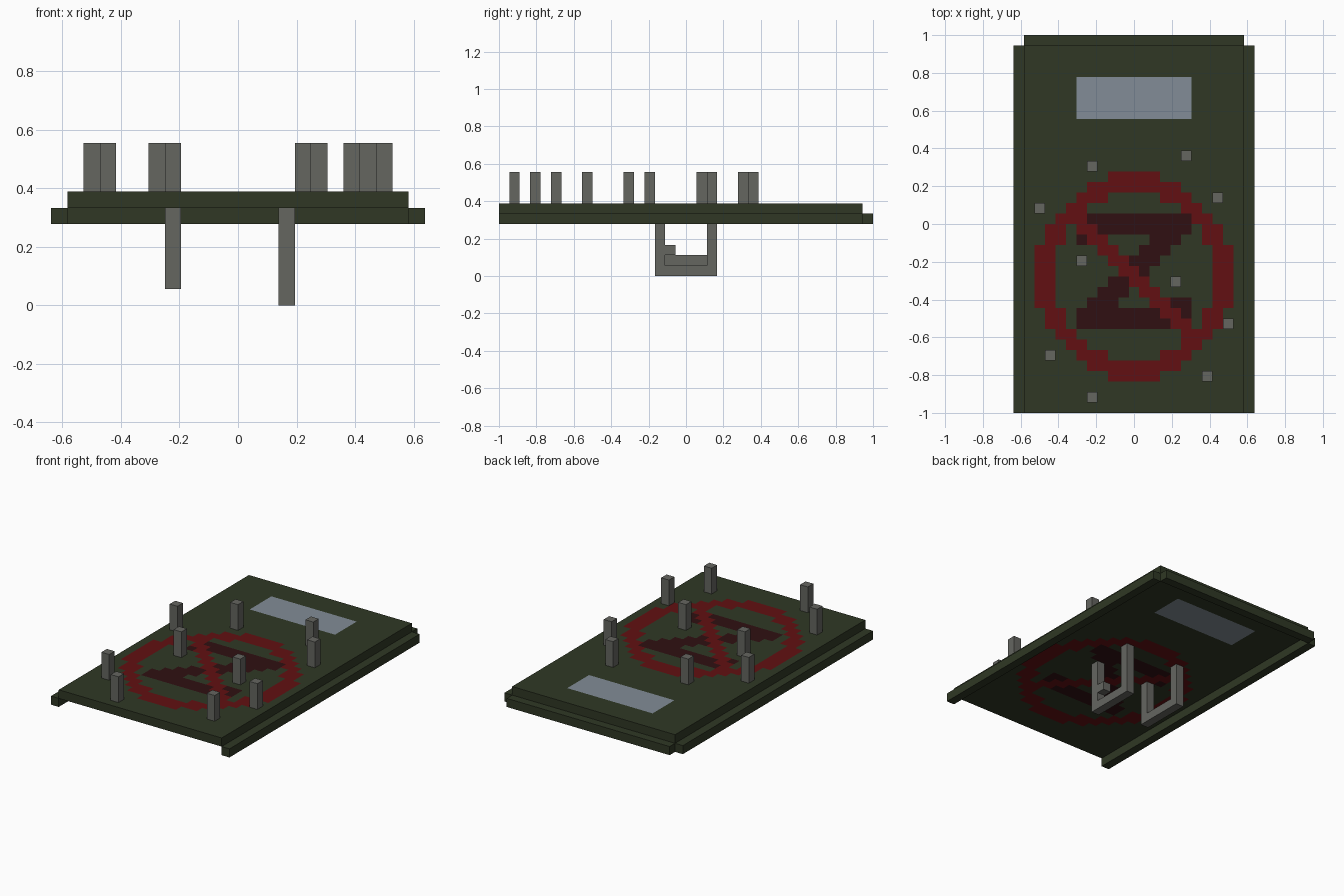
import bpy, bmesh
from mathutils import Matrix, Vector

if "Cube" in bpy.data.objects:
    bpy.data.objects.remove(bpy.data.objects["Cube"])

U = 2 / 36                      # one cell of the blocky model


def material(name, rgb):
    m = bpy.data.materials.new(name)
    m.diffuse_color = (*rgb, 1)
    m.use_nodes = True
    m.node_tree.nodes["Principled BSDF"].inputs["Base Color"].default_value = m.diffuse_color
    return m


green = material("dark_green", (0.029, 0.039, 0.018))
red = material("sign_red", (0.122, 0.005, 0.006))
maroon = material("dark_maroon", (0.029, 0.005, 0.006))
glass = material("pale_glass", (0.225, 0.264, 0.308))
steel = material("grey_metal", (0.130, 0.132, 0.118))


def finish(name, bm, mats):
    """Scale from cells to units and link the object."""
    bmesh.ops.transform(bm, matrix=Matrix.Scale(U, 4), verts=bm.verts)
    bmesh.ops.recalc_face_normals(bm, faces=bm.faces)
    mesh = bpy.data.meshes.new(name)
    bm.to_mesh(mesh)
    bm.free()
    for m in mats:
        mesh.materials.append(m)
    ob = bpy.data.objects.new(name, mesh)
    bpy.context.collection.objects.link(ob)
    return ob


def box(name, lo, hi, mat):
    """Box between two corners given in cells."""
    lo, hi = Vector(lo), Vector(hi)
    bm = bmesh.new()
    bmesh.ops.create_cube(bm, size=1, matrix=Matrix.Translation((lo + hi) / 2)
                          @ Matrix.Diagonal((*(hi - lo), 1)))
    return finish(name, bm, [mat])


# Half widths of the painted ring and its hole, by distance from its middle row
RING = [9, 9, 9, 8, 8, 7, 6, 5, 4, 2]
HOLE = [7, 7, 7, 6, 6, 5, 4, 2]


def paint(c, r):
    """Material slot for column c (0 = centre) and row r (0 = front)."""
    if abs(c) <= 5 and 28 <= r <= 31:
        return 3                                        # window
    d = r - 13 if r >= 13 else 12 - r
    if d >= len(RING) or abs(c) > RING[d]:
        return 0
    if d >= len(HOLE) or abs(c) > HOLE[d]:
        return 1                                        # ring
    t = r - 13
    if c + t in (-1, 0):
        return 1                                        # slash
    if abs(c) <= 5 and abs(t) in (4, 5):
        return 2                                        # hourglass bars
    if abs(t) <= 3 and abs(c - t) <= 1:
        return 2                                        # hourglass waist
    if (c, t) in ((-5, 3), (5, -3), (4, -3)):
        return 2                                        # bar ends
    return 0


# Main plate, one cell thick, painted through
bm = bmesh.new()
bmesh.ops.create_grid(bm, x_segments=21, y_segments=35, size=0.5,
                      matrix=Matrix.Translation((0, -0.5, 6)) @ Matrix.Diagonal((21, 35, 1, 1)))
top = bmesh.ops.extrude_face_region(bm, geom=bm.faces[:], use_keep_orig=True)
bmesh.ops.translate(bm, vec=(0, 0, 1),
                    verts=[v for v in top["geom"] if isinstance(v, bmesh.types.BMVert)])
bm.normal_update()
for f in bm.faces:
    p = f.calc_center_median()
    if abs(f.normal.z) > 0.5:
        f.material_index = paint(round(p.x), round(p.y + 17.5))
finish("shield_plate", bm, [green, red, maroon, glass])

# Rims below the plate edges
for side, x in (("left", -11.5), ("right", 10.5)):
    box(side + "_rim", (x, -18, 5), (x + 1, 17, 6), green)
box("back_rim", (-10.5, 17, 5), (10.5, 18, 6), green)

# Spikes: column, row
SPIKES = [(-4, 23), (5, 24), (8, 20), (-9, 19), (-5, 14),
          (4, 12), (9, 8), (-8, 5), (7, 3), (-4, 1)]
for i, (c, r) in enumerate(SPIKES):
    box(f"spike_{i + 1}", (c - 0.5, r - 18, 7), (c + 0.5, r - 17, 10), steel)


def handle(name, c, profile):
    """Extrude a (y, z) profile one cell along x."""
    bm = bmesh.new()
    f = bm.faces.new([bm.verts.new((c - 0.5, y, z)) for y, z in profile])
    ex = bmesh.ops.extrude_face_region(bm, geom=[f], use_keep_orig=True)
    bmesh.ops.translate(bm, vec=(1, 0, 0),
                        verts=[v for v in ex["geom"] if isinstance(v, bmesh.types.BMVert)])
    finish(name, bm, [steel])


# Grip handles under the plate; the long one has a small thumb stop
handle("long_handle", 3, [(-3, 0), (3, 0), (3, 6), (2, 6), (2, 1), (-2, 1), (-2, 2),
                          (-1, 2), (-1, 3), (-2, 3), (-2, 6), (-3, 6)])
handle("short_handle", -4, [(-3, 1), (3, 1), (3, 6), (2, 6), (2, 2), (-2, 2), (-2, 6), (-3, 6)])
